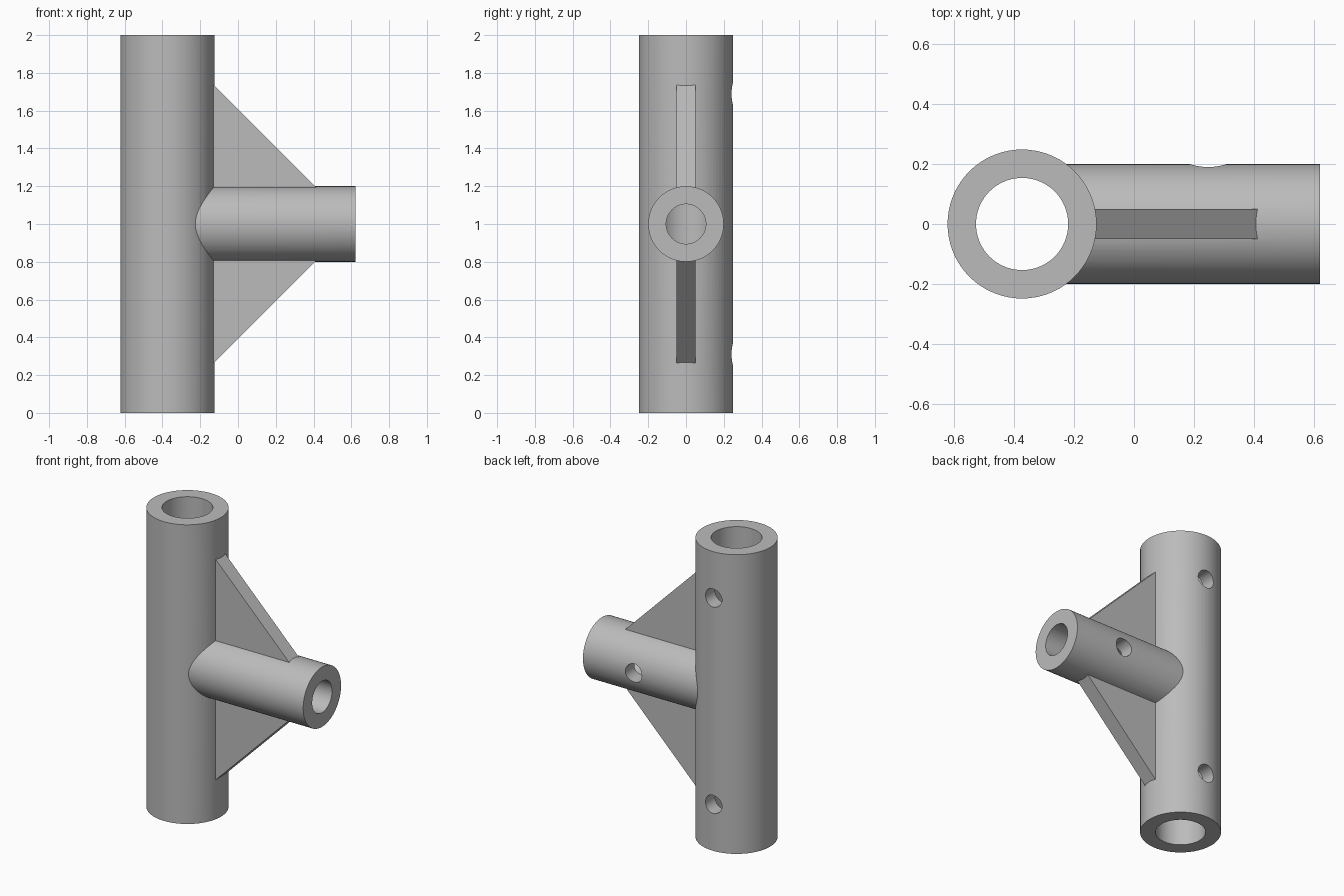
import bpy
import bmesh
import math

cube = bpy.data.objects.get("Cube")
if cube:
    bpy.data.objects.remove(cube, do_unlink=True)

TUBE_X, TUBE_R, TUBE_BORE = -0.374, 0.249, 0.154
ARM_END, ARM_R, ARM_BORE = 0.622, 0.2, 0.105
MID_Z = 1.0
HOLE_R = 0.061

grey = bpy.data.materials.new("plain grey")
grey.use_nodes = True
colour = (0.5, 0.5, 0.5, 1)
grey.diffuse_color = colour
grey.node_tree.nodes["Principled BSDF"].inputs["Base Color"].default_value = colour


def cylinder(name, radius, start, length, axis, sides=72):
    """Cylinder running from start along +x, +y or +z."""
    turn = {"X": (0, math.pi / 2, 0), "Y": (-math.pi / 2, 0, 0), "Z": (0, 0, 0)}[axis]
    centre = list(start)
    centre["XYZ".index(axis)] += length / 2
    bpy.ops.mesh.primitive_cylinder_add(vertices=sides, radius=radius, depth=length,
                                        location=centre, rotation=turn)
    obj = bpy.context.object
    obj.name = name
    bpy.ops.object.transform_apply(location=True, rotation=True, scale=True)
    return obj


def gusset_plate(half_width):
    """Triangular web above and below the arm."""
    bm = bmesh.new()
    reach, back = 0.607, -0.25
    rise = reach - back
    outline = [(back, MID_Z - rise), (reach, MID_Z), (back, MID_Z + rise)]
    face = bm.faces.new([bm.verts.new((x, -half_width, z)) for x, z in outline])
    grown = bmesh.ops.extrude_face_region(bm, geom=[face])
    verts = [v for v in grown["geom"] if isinstance(v, bmesh.types.BMVert)]
    bmesh.ops.translate(bm, vec=(0, 2 * half_width, 0), verts=verts)
    bmesh.ops.recalc_face_normals(bm, faces=bm.faces)
    mesh = bpy.data.meshes.new("gusset")
    bm.to_mesh(mesh)
    bm.free()
    obj = bpy.data.objects.new("gusset", mesh)
    bpy.context.collection.objects.link(obj)
    return obj


def combine(target, other, operation):
    """Apply a boolean and discard the helper."""
    mod = target.modifiers.new(operation.lower(), "BOOLEAN")
    mod.operation = operation
    mod.solver = "EXACT"
    mod.object = other
    bpy.context.view_layer.objects.active = target
    bpy.ops.object.modifier_apply(modifier=mod.name)
    bpy.data.objects.remove(other, do_unlink=True)


# Solid body: upright tube, side arm and gussets
joint = cylinder("tube_joint", TUBE_R, (TUBE_X, 0, 0), 2, "Z")
combine(joint, cylinder("side_arm", ARM_R, (TUBE_X, 0, MID_Z), ARM_END - TUBE_X, "X"), "UNION")
combine(joint, gusset_plate(0.05), "UNION")

# Bores through the upright and the arm
combine(joint, cylinder("upright_bore", TUBE_BORE, (TUBE_X, 0, -0.1), 2.2, "Z"), "DIFFERENCE")
combine(joint, cylinder("arm_bore", ARM_BORE, (TUBE_X, 0, MID_Z), 1.2, "X"), "DIFFERENCE")

# Screw holes in the back
for x, z in [(TUBE_X, 0.31), (TUBE_X, 1.69), (0.248, MID_Z)]:
    combine(joint, cylinder("screw_hole", HOLE_R, (x, 0, z), 0.4, "Y", 32), "DIFFERENCE")

# Finish
joint.data.materials.clear()
joint.data.materials.append(grey)
for poly in joint.data.polygons:
    poly.material_index = 0
bpy.ops.object.select_all(action="DESELECT")
joint.select_set(True)
bpy.context.view_layer.objects.active = joint
bpy.ops.object.shade_smooth_by_angle(angle=math.radians(30))
